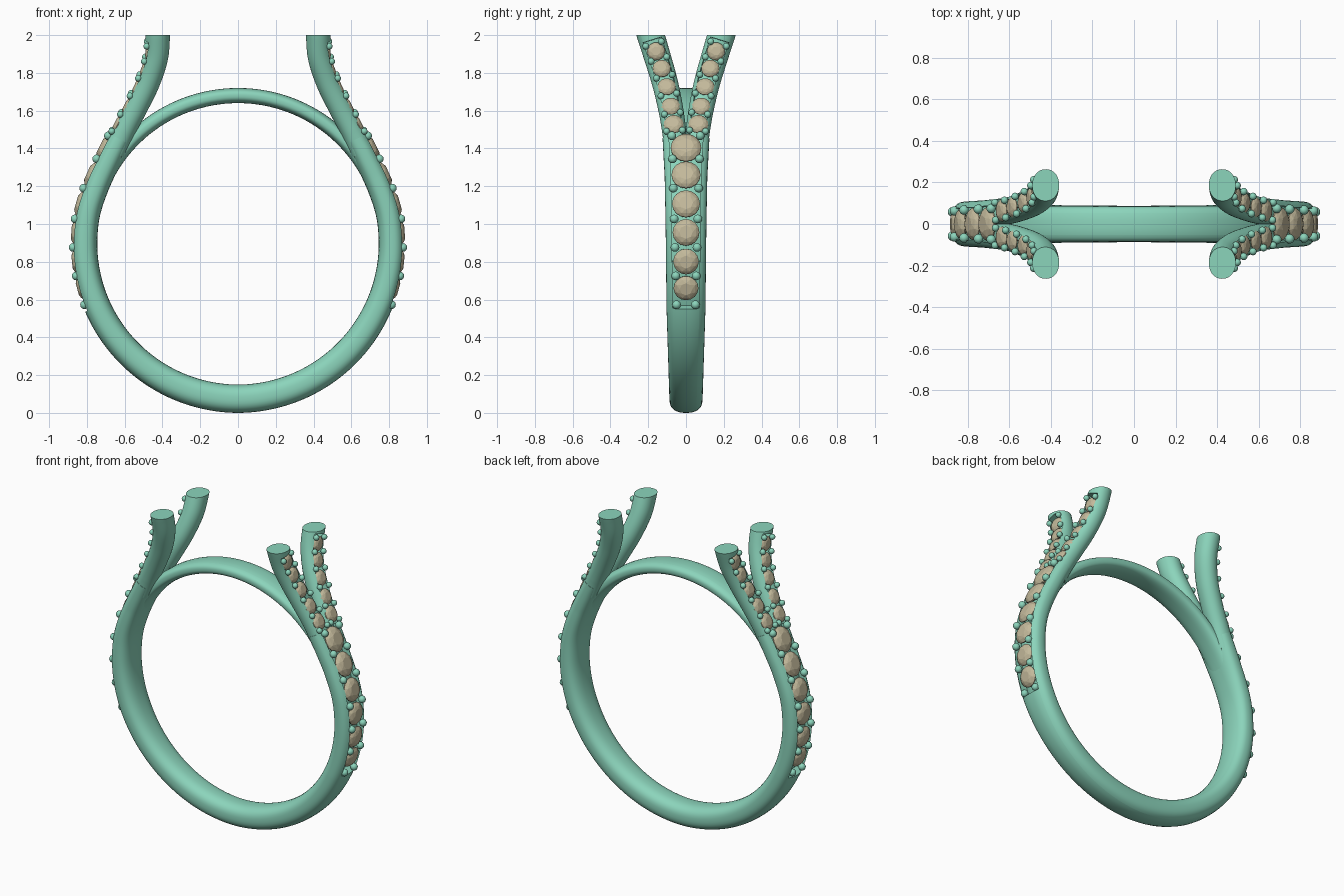
import bpy, bmesh, math
from mathutils import Vector, Matrix

if "Cube" in bpy.data.objects:
    bpy.data.objects.remove(bpy.data.objects["Cube"])

Y = Vector((0, 1, 0))
CZ, RI = 0.895, 0.745          # finger hole centre height and radius


def material(name, col):
    m = bpy.data.materials.new(name)
    m.diffuse_color = (*col, 1)
    m.use_nodes = True
    m.node_tree.nodes["Principled BSDF"].inputs["Base Color"].default_value = m.diffuse_color
    return m


METAL = material("metal", (0.26, 0.66, 0.50))
GEM = material("gem", (0.55, 0.49, 0.33))


def lerp_table(table, z):
    for (z0, v0), (z1, v1) in zip(table, table[1:]):
        if z <= z1:
            return v0 + (v1 - v0) * max(0, (z - z0) / (z1 - z0))
    return table[-1][1]


def spline(pts, n=10):
    # Catmull-Rom through the points
    p = [Vector(q) for q in pts]
    p = [2 * p[0] - p[1]] + p + [2 * p[-1] - p[-2]]
    out = []
    for i in range(1, len(p) - 2):
        a, b, c, d = p[i - 1:i + 3]
        for k in range(n):
            t = k / n
            out.append(0.5 * (2 * b + (c - a) * t + (2 * a - 5 * b + 4 * c - d) * t**2
                              + (3 * b - a - 3 * c + d) * t**3))
    return out + [p[-2]]


def frames(path):
    # position, side axis, outward axis at each sample
    res = []
    for i, p in enumerate(path):
        t = (path[min(i + 1, len(path) - 1)] - path[max(i - 1, 0)]).normalized()
        s = (Y - t * Y.dot(t)).normalized()
        res.append((p, s, s.cross(t)))
    return res


def section(w, h, rim, depth, n):
    # rounded section whose outer face can sink into a channel
    cw = w - rim
    a0 = math.acos((cw / w) ** (n / 2))
    pw = lambda v: math.copysign(abs(v) ** (2 / n), v)
    pts = []
    for k in range(29):
        a = a0 - (math.pi + 2 * a0) * k / 28
        pts.append((w * pw(math.cos(a)), h * pw(math.sin(a))))
    for k in range(7):
        y = cw * (-0.999 + 1.998 * k / 6)
        pts.append((y, h * (1 - abs(y / w) ** n) ** (1 / n) - depth))
    return pts


def finish(bm, name, mat, smooth=True):
    bmesh.ops.recalc_face_normals(bm, faces=bm.faces[:])
    me = bpy.data.meshes.new(name)
    bm.to_mesh(me)
    bm.free()
    ob = bpy.data.objects.new(name, me)
    bpy.context.collection.objects.link(ob)
    me.materials.append(mat)
    if smooth:
        bpy.ops.object.select_all(action='DESELECT')
        bpy.context.view_layer.objects.active = ob
        ob.select_set(True)
        bpy.ops.object.shade_smooth_by_angle(angle=math.radians(40))
    return ob


def mirror(ob, x, y):
    m = ob.modifiers.new("mirror", 'MIRROR')
    m.use_axis = (x, y, False)
    m.use_mirror_merge = False


def sweep(name, path, wt, ht, rim=0.03, groove=(9, 9), n=2.4, top=None):
    bm = bmesh.new()
    rings, last = [], None
    for p, s, o in frames(path):
        d = 0.05 if groove[0] < p.z < groove[1] else 0.0
        for dd in ([d] if last in (None, d) else [last, d]):
            sec = section(lerp_table(wt, p.z), lerp_table(ht, p.z), rim, dd, n)
            rings.append([bm.verts.new(p + s * y + o * u) for y, u in sec])
        last = d
    for a, b in zip(rings, rings[1:]):
        for i in range(len(a)):
            j = (i + 1) % len(a)
            bm.faces.new((a[i], a[j], b[j], b[i]))
    bm.faces.new(rings[0])
    bm.faces.new(rings[-1])
    bmesh.ops.remove_doubles(bm, verts=bm.verts[:], dist=1e-5)
    if top:  # trim flat
        r = bmesh.ops.bisect_plane(bm, geom=bm.verts[:] + bm.edges[:] + bm.faces[:],
                                   plane_co=(0, 0, top), plane_no=(0, 0, 1), clear_outer=True)
        bmesh.ops.contextual_create(bm, geom=[e for e in r['geom_cut'] if isinstance(e, bmesh.types.BMEdge)])
    return finish(bm, name, METAL)


def at_height(frs, z):
    return min(frs, key=lambda f: abs(f[0].z - z))


def add_gem(bm, f, r, lift):
    p, s, o = f
    b = bmesh.new()
    for cnt, rad, h, tw in ((8, .5, .36, 0), (8, .8, .24, .5), (16, 1, .03, 0), (16, 1, -.05, 0), (1, 0, -.6, 0)):
        for k in range(cnt):
            a = 2 * math.pi * (k + tw) / cnt
            b.verts.new(p + o * (lift + h * r) + s * (rad * r * math.cos(a))
                        + s.cross(o) * (rad * r * math.sin(a)))
    bmesh.ops.convex_hull(b, input=b.verts[:])
    tmp = bpy.data.meshes.new("tmp")
    b.to_mesh(tmp)
    b.free()
    bm.from_mesh(tmp)
    bpy.data.meshes.remove(tmp)


def setting(prefix, frs, stones, bead_z, bead_y, bead_r, gem_lift, bead_lift, mir):
    bm = bmesh.new()
    for z, r in stones:
        add_gem(bm, at_height(frs, z), r, gem_lift)
    mirror(finish(bm, prefix + "_stones", GEM, False), *mir)
    bm = bmesh.new()
    for z in bead_z:
        p, s, o = at_height(frs, z)
        for sg in (-1, 1):
            bmesh.ops.create_uvsphere(bm, u_segments=14, v_segments=8, radius=bead_r,
                                      matrix=Matrix.Translation(p + o * bead_lift + s * sg * lerp_table(bead_y, z)))
    mirror(finish(bm, prefix + "_beads", METAL), *mir)


# main shank, from one shoulder round the bottom to the other
half = []
for deg in range(-80, 1, 10):
    a = math.radians(deg)
    r = RI + 0.075 - 0.007 * (deg + 90) / 90
    half.append((r * math.cos(a), 0, CZ + r * math.sin(a)))
half += [(.798, 0, 1.05), (.749, 0, 1.2), (.674, 0, 1.36), (.628, 0, 1.45)]
pts = [(-x, y, z) for x, y, z in reversed(half)] + [(0, 0, 0.075)] + half
shank_path = spline(pts, 10)
sweep("shank", shank_path, [(0.05, .087), (.55, .103), (1.0, .108), (1.25, .113), (1.47, .125)],
      [(0.05, .075), (.9, .068), (1.5, .065)], 0.033, (0.57, 3), 2.5)

# bridge closing the finger hole
arc = [math.radians(28 + 124 * k / 48) for k in range(49)]
sweep("bridge", [Vector(((RI + .04) * math.cos(a), 0, CZ + (RI + .04) * math.sin(a))) for a in arc],
      [(0, .085), (2, .083)], [(0, .04), (2, .04)], n=2.6)

# split arms rising from the shoulders
arm_path = spline([(.66, .055, 1.38), (.603, .064, 1.5), (.54, .083, 1.62), (.477, .112, 1.75),
                   (.435, .15, 1.88), (.425, .187, 2.0), (.425, .212, 2.08)], 12)
arm = sweep("split_arm", arm_path, [(1.38, .058), (1.5, .064), (1.75, .069), (2, .073)],
            [(1.38, .062), (2, .065)], 0.022, (1.0, 1.965), 2.1, 2.0)
mirror(arm, True, True)

# stones and holding beads
right = frames(spline([(0, 0, 0.075)] + half, 24))
setting("shank", right,
        [(.67, .066), (.805, .068), (.95, .071), (1.095, .074), (1.24, .077), (1.385, .081)],
        [.595, .735, .875, 1.02, 1.17, 1.315, 1.44], [(.6, .05), (1.0, .062), (1.44, .075)],
        .023, .046, .06, (True, False))
setting("arm", frames(spline([tuple(v) for v in arm_path], 4)),
        [(1.51, .053), (1.605, .05), (1.71, .049), (1.81, .048), (1.91, .048)],
        [1.47, 1.56, 1.66, 1.76, 1.86, 1.95], [(1.4, .042), (2, .043)],
        .018, .042, .055, (True, True))
